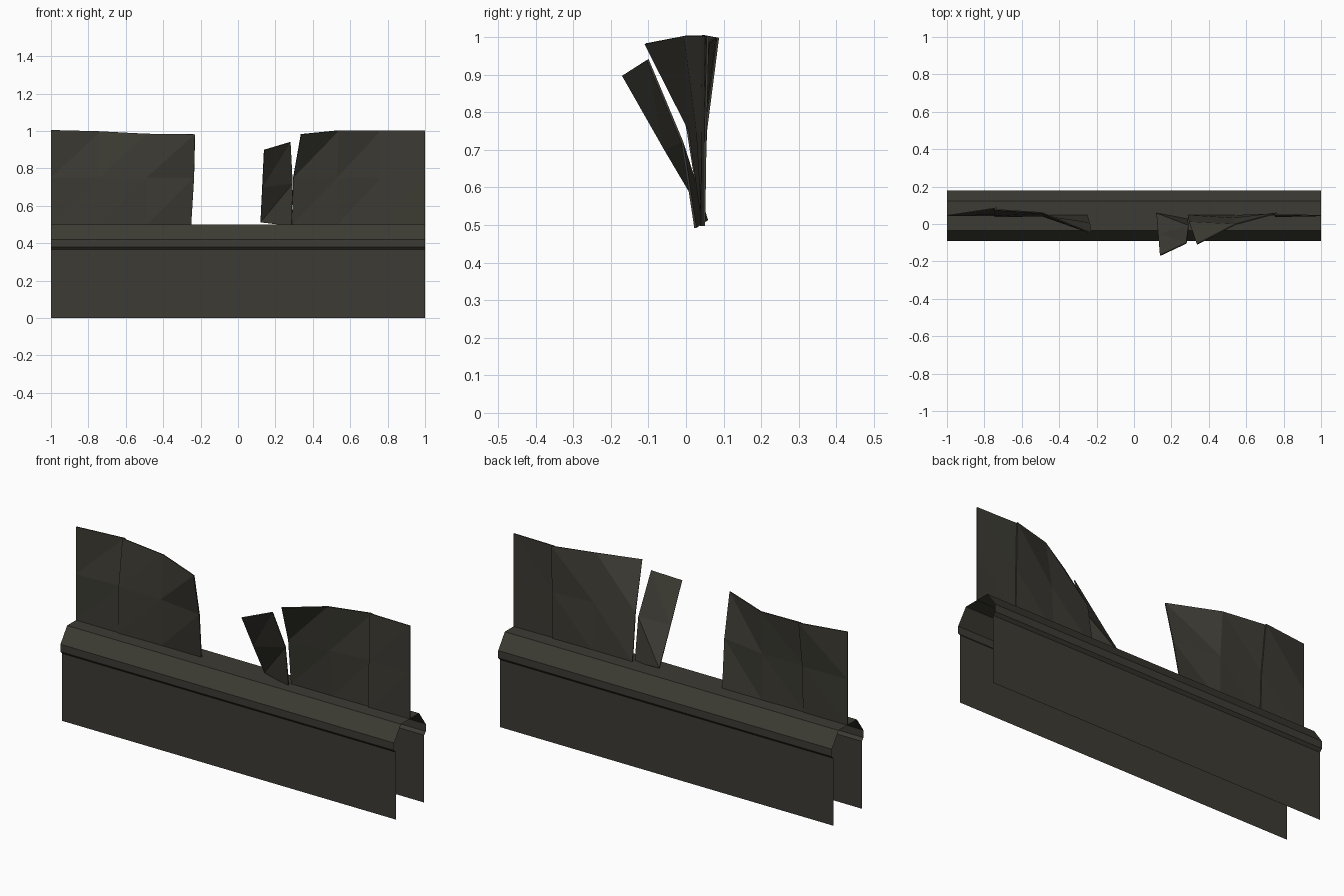
import bpy

if "Cube" in bpy.data.objects:
    bpy.data.objects.remove(bpy.data.objects["Cube"])

# one dark weathered colour
mat = bpy.data.materials.new("dark olive grey")
mat.diffuse_color = (0.045, 0.043, 0.033, 1)
mat.use_nodes = True
mat.node_tree.nodes["Principled BSDF"].inputs["Base Color"].default_value = mat.diffuse_color


def make(name, verts, faces):
    me = bpy.data.meshes.new(name)
    me.from_pydata(verts, [], faces)
    me.materials.append(mat)
    ob = bpy.data.objects.new(name, me)
    bpy.context.collection.objects.link(ob)
    return ob


def sheet(name, rows, thickness=0.006):
    """Bent sheet from rows of (x, y, z) points, bottom row first."""
    n = len(rows[0])
    verts = [p for row in rows for p in row]
    faces = []
    for r in range(len(rows) - 1):
        for c in range(n - 1):
            a = r * n + c
            b, d, e = a + 1, a + n, a + n + 1
            faces += [(a, b, e), (a, e, d)]
    ob = make(name, verts, faces)
    mod = ob.modifiers.new("thickness", "SOLIDIFY")
    mod.thickness = thickness
    mod.offset = 0
    return ob


# base: open-ended, open-bottomed wall shell with a chamfered cap
MID = 0.044
half = [(0.121, 0.0), (0.121, 0.365), (0.135, 0.38), (0.135, 0.42), (0.078, 0.5)]
profile = [(MID - w, z) for w, z in half] + [(MID + w, z) for w, z in reversed(half)]
n = len(profile)
make("wall_base",
     [(x, y, z) for x in (-1, 1) for y, z in profile],
     [(i, n + i, n + i + 1, i + 1) for i in range(n - 1)])

# left side: outer sheet and curled inner sheet, stepped at the seam
sheet("left_outer_sheet", [
    [(-1, .045, .497), (-.735, .045, .497)],
    [(-1, .045, .75), (-.735, .053, .75)],
    [(-1, .045, 1.005), (-.735, .085, .998)]])
sheet("left_inner_sheet", [
    [(-.745, .040, .497), (-.49, .045, .497), (-.25, .045, .497)],
    [(-.745, .045, .75), (-.49, .043, .75), (-.235, .005, .75)],
    [(-.745, .077, .998), (-.49, .06, .985), (-.23, -.048, .982)]])

# right side: curled inner sheet and outer sheet
sheet("right_inner_sheet", [
    [(.288, .045, .497), (.53, .045, .497), (.765, .048, .497)],
    [(.295, .01, .75), (.53, .03, .75), (.765, .052, .75)],
    [(.337, -.108, .982), (.54, -.003, 1.003), (.765, .058, 1.003)]])
sheet("right_outer_sheet", [
    [(.755, .040, .497), (1, .045, .497)],
    [(.755, .044, .75), (1, .045, .75)],
    [(.755, .050, 1.003), (1, .045, 1.003)]])

# torn strip leaning forward beside the gap
sheet("torn_strip", [
    [(.12, .056, .512), (.287, .025, .492)],
    [(.13, -.055, .70), (.292, -.01, .72)],
    [(.14, -.168, .898), (.28, -.102, .94)]])
